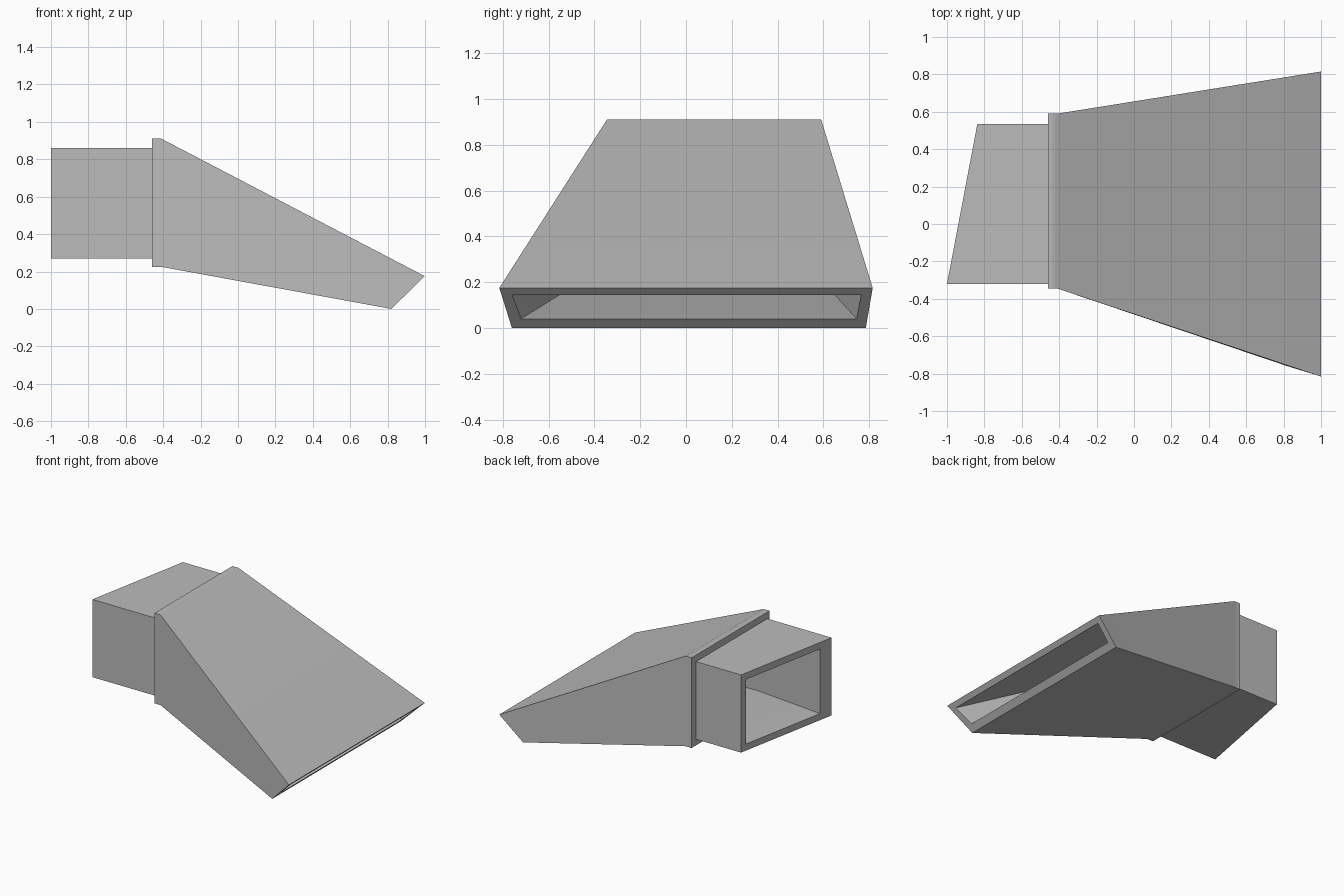
import bpy
import bmesh

cube = bpy.data.objects.get("Cube")
if cube:
    bpy.data.objects.remove(cube, do_unlink=True)

grey = bpy.data.materials.new("mid grey")
grey.use_nodes = True
COLOUR = (0.5, 0.5, 0.5, 1.0)
grey.diffuse_color = COLOUR
grey.node_tree.nodes["Principled BSDF"].inputs["Base Color"].default_value = COLOUR


def section(x, y0, y1, z0, z1):
    """Upright rectangular duct section at x."""
    return [(x, y0, z0), (x, y1, z0), (x, y1, z1), (x, y0, z1)]


def slanted_inlet(y0, y1, z0, z1):
    """Rectangular section on the angled inlet plane."""
    x = lambda y: -1 + (y + 0.32) * 0.19
    return [(x(y), y, z) for y, z in ((y0, z0), (y1, z0), (y1, z1), (y0, z1))]


def slanted_outlet(low, high):
    """Trapezoid on the sloping outlet plane; each row is y0, y1, z."""
    x = lambda z: 0.82 + z * 1.02
    (a, b, z0), (c, d, z1) = low, high
    return [(x(z0), a, z0), (x(z0), b, z0), (x(z1), d, z1), (x(z1), c, z1)]


# Outer skin, then back through the inside to the inlet
rings = [
    slanted_inlet(-0.32, 0.535, 0.27, 0.86),
    section(-0.46, -0.32, 0.535, 0.27, 0.86),
    section(-0.46, -0.345, 0.59, 0.225, 0.91),
    section(-0.41, -0.345, 0.59, 0.225, 0.91),
    slanted_outlet((-0.76, 0.785, 0.0), (-0.815, 0.815, 0.175)),
    slanted_outlet((-0.72, 0.745, 0.04), (-0.76, 0.765, 0.145)),
    section(-0.41, -0.27, 0.49, 0.32, 0.81),
    slanted_inlet(-0.21, 0.49, 0.32, 0.81),
]

bm = bmesh.new()
loops = [[bm.verts.new(p) for p in ring] for ring in rings]
for a, b in zip(loops, loops[1:] + loops[:1]):
    for i in range(4):
        j = (i + 1) % 4
        bm.faces.new((a[i], a[j], b[j], b[i]))
bmesh.ops.recalc_face_normals(bm, faces=bm.faces)
mesh = bpy.data.meshes.new("tapered_duct")
bm.to_mesh(mesh)
bm.free()
mesh.materials.append(grey)

duct = bpy.data.objects.new("tapered_duct", mesh)
bpy.context.collection.objects.link(duct)
bpy.ops.object.select_all(action="DESELECT")
duct.select_set(True)
bpy.context.view_layer.objects.active = duct
bpy.ops.object.shade_smooth_by_angle(angle=0.52)

# Keep the large panels flat while the collar blends into them
weighted = duct.modifiers.new("weighted_normals", "WEIGHTED_NORMAL")
weighted.keep_sharp = True
